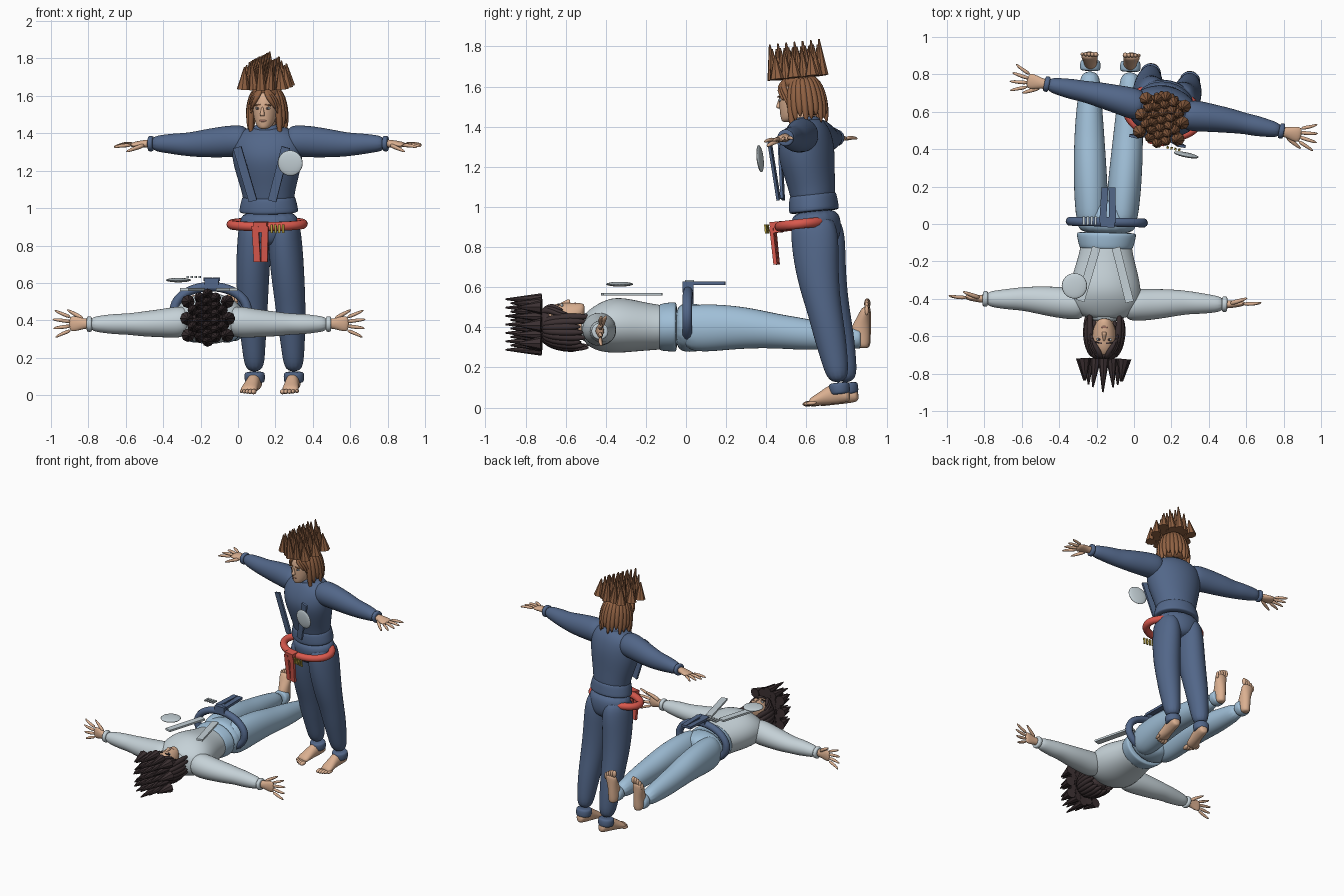
import bpy, bmesh, math
from mathutils import Matrix, Vector

cube = bpy.data.objects.get("Cube")
if cube:
    bpy.data.objects.remove(cube)


def material(name, *rgb):
    m = bpy.data.materials.new(name)
    m.use_nodes = True
    m.diffuse_color = (*rgb, 1)
    m.node_tree.nodes["Principled BSDF"].inputs["Base Color"].default_value = (*rgb, 1)
    return m


skin = material("skin", .70, .43, .28)
lip = material("lip", .50, .24, .18)
dark_hair = material("dark hair", .045, .03, .032)
ginger_hair = material("ginger hair", .28, .12, .055)
navy = material("navy cloth", .085, .135, .25)
pale = material("pale grey cloth", .56, .64, .68)
light_blue = material("light blue cloth", .35, .52, .68)
red = material("red cloth", .70, .10, .075)
gold = material("gold thread", .55, .42, .06)

AXES = {"X": (Vector((0, 1, 0)), Vector((0, 0, 1))),
        "Y": (Vector((1, 0, 0)), Vector((0, 0, 1))),
        "Z": (Vector((1, 0, 0)), Vector((0, 1, 0)))}
frame = Matrix()
prefix = ""


def finish(bm, name, mat, smooth=True, subdiv=0):
    """Turn a bmesh into an object standing in the current figure's frame."""
    bmesh.ops.recalc_face_normals(bm, faces=bm.faces)
    me = bpy.data.meshes.new(prefix + name)
    bm.to_mesh(me)
    bm.free()
    me.materials.append(mat)
    for p in me.polygons:
        p.use_smooth = smooth
    ob = bpy.data.objects.new(prefix + name, me)
    bpy.context.collection.objects.link(ob)
    ob.matrix_world = frame
    if subdiv:
        mod = ob.modifiers.new("smooth", "SUBSURF")
        mod.levels = mod.render_levels = subdiv
    return ob


def loft(name, mat, axis, stations, sides=12, subdiv=2):
    """Skin elliptical rings, each (x, y, z, radius_u, radius_v)."""
    bm = bmesh.new()
    u, v = AXES[axis]
    grow = 6 / (4 + 2 * math.cos(math.tau / sides))
    rings = []
    for x, y, z, ru, rv in stations:
        turn = [i * math.tau / sides for i in range(sides)]
        rings.append([bm.verts.new(Vector((x, y, z)) + grow * (u * ru * math.cos(t) + v * rv * math.sin(t)))
                      for t in turn])
    for a, b in zip(rings, rings[1:]):
        for i in range(sides):
            j = (i + 1) % sides
            bm.faces.new((a[i], a[j], b[j], b[i]))
    bm.faces.new(rings[0])
    bm.faces.new(rings[-1])
    return finish(bm, name, mat, True, subdiv)


def ball(name, mat, centre, size):
    bm = bmesh.new()
    bmesh.ops.create_uvsphere(bm, u_segments=20, v_segments=12, radius=1,
                              matrix=Matrix.Translation(centre) @ Matrix.Diagonal((*size, 1)))
    return finish(bm, name, mat)


def box(name, mat, centre, size, roll=0):
    bm = bmesh.new()
    bmesh.ops.create_cube(bm, size=1, matrix=Matrix.Translation(centre)
                          @ Matrix.Rotation(roll, 4, "Y") @ Matrix.Diagonal((*size, 1)))
    return finish(bm, name, mat, False)


def cone(name, mat, base, height, radius, tilt):
    bm = bmesh.new()
    bmesh.ops.create_cone(bm, cap_ends=True, segments=8, radius1=radius, radius2=.004, depth=height,
                          matrix=Matrix.Translation(base) @ Matrix.Rotation(tilt, 4, "Y")
                          @ Matrix.Translation((0, 0, height / 2)))
    return finish(bm, name, mat, False)


def belt_ring(mat):
    """Oval tube worn forward of the hips."""
    bm = bmesh.new()
    n, k = 40, 10
    grid = []
    for i in range(n):
        a = i * math.tau / n
        out = Vector((math.cos(a), math.sin(a), 0))
        c = Vector((.195 * out.x, -.055 + .125 * out.y, .91))
        grid.append([bm.verts.new(c + .025 * (out * math.cos(b) + Vector((0, 0, math.sin(b)))))
                     for b in (j * math.tau / k for j in range(k))])
    for i in range(n):
        for j in range(k):
            p, q, m = grid[i], grid[(i + 1) % n], (j + 1) % k
            bm.faces.new((p[j], q[j], q[m], p[m]))
    finish(bm, "belt", mat)


def head(hair):
    loft("neck", skin, "Z", [(0, .0, 1.36, .06, .06), (0, -.01, 1.42, .048, .052), (0, -.02, 1.5, .048, .055)])
    loft("head", skin, "Z", [(0, -.09, 1.425, .02, .022), (0, -.073, 1.44, .042, .048), (0, -.045, 1.48, .06, .077),
                             (0, -.027, 1.53, .068, .095), (0, -.02, 1.58, .068, .095),
                             (0, -.015, 1.62, .055, .08), (0, -.01, 1.645, .025, .04)])
    loft("nose", skin, "Z", [(0, -.122, 1.497, .012, .012), (0, -.126, 1.505, .014, .016),
                             (0, -.12, 1.525, .008, .012), (0, -.112, 1.55, .006, .008)], 8)
    ball("lips", lip, (0, -.116, 1.472), (.02, .008, .007))
    for s, side in ((1, "left"), (-1, "right")):
        ball(side + "_eye", pale, (s * .027, -.108, 1.538), (.014, .009, .007))
        ball(side + "_pupil", dark_hair, (s * .027, -.115, 1.538), (.006, .004, .006))
        box(side + "_brow", hair, (s * .028, -.114, 1.556), (.034, .009, .007), s * .15)
        ball(side + "_ear", skin, (s * .07, -.01, 1.525), (.01, .017, .028))
    # Hair cap and long locks round the sides and back
    loft("hair_cap", hair, "Z", [(0, .035, 1.44, .06, .045), (0, .025, 1.52, .076, .075), (0, .015, 1.58, .079, .085),
                                 (0, -.005, 1.62, .074, .095), (0, -.005, 1.65, .05, .07)])
    for i in range(17):
        a = math.radians(52 + i * 16)
        dx, dy = math.sin(a), -math.cos(a)
        drop = .02 * (i % 3) - (.05 if i in (0, 16) else 0)
        path = [(.055, 1.64, .014), (.083, 1.59, .018), (.094, 1.53, .019),
                (.1, 1.46 + drop / 2, .017), (.098, 1.40 + drop, .005)]
        loft("hair_lock", hair, "Z", [(dx * r, .008 + dy * r, h, w, w) for r, h, w in path], 6, 1)
    # Parted fringe sweeping to each temple
    for s in (1, -1):
        for k in range(3):
            loft("fringe_lock", hair, "Z", [(s * .012, -.075, 1.645, .012, .012),
                                            (s * (.026 + .012 * k), -.108 + .01 * k, 1.605, .016, .014),
                                            (s * (.05 + .01 * k), -.1 + .018 * k, 1.565, .014, .012),
                                            (s * (.066 + .008 * k), -.085 + .02 * k, 1.53 - .03 * k, .004, .004)], 6, 1)
    # Crown of spikes: tall middle rows and shorter outer ones
    for row in (-1, 0, 1):
        for k in range(7 if row == 0 else 6):
            y = -.14 + .042 * k + (.02 if row else 0)
            cone("spike", hair, (row * .042, y, 1.64), .18 - .025 * abs(row), .03, row * .08)
    for s in (1, -1):
        for k in range(3):
            cone("side_spike", hair, (s * (.105 if k != 1 else .112), -.1 + .09 * k, 1.64), .12, .036, -s * .08)
        cone("inner_spike", hair, (s * .078, -.055, 1.64), .14, .03, 0)
        cone("inner_spike", hair, (s * .078, .035, 1.64), .14, .03, 0)


def limbs(top, trousers):
    for s, side in ((1, "left"), (-1, "right")):
        # Arm, cuff, palm and spread fingers
        loft(side + "_arm", top, "X", [(s * x, y, z, a, b) for x, y, z, a, b in (
            (.1, .005, 1.35, .075, .08), (.17, .01, 1.35, .085, .085), (.25, .015, 1.345, .075, .083),
            (.36, .02, 1.335, .066, .073), (.44, .02, 1.33, .055, .062), (.5, .02, 1.333, .055, .057),
            (.57, .02, 1.335, .046, .048), (.64, .02, 1.335, .036, .037))])
        loft(side + "_sleeve_cuff", top, "X", [(s * x, .02, 1.335, r, r) for x, r in (
            (.625, .034), (.63, .042), (.65, .042), (.655, .034))])
        loft(side + "_palm", skin, "X", [(s * x, .018, z, a, b) for x, z, a, b in (
            (.63, 1.335, .026, .024), (.67, 1.335, .027, .02), (.71, 1.332, .04, .017), (.75, 1.328, .042, .012))])
        for k in range(4):
            y, spread, tip = -.016 + .023 * k, (k - 1.5) * .013, .845 - .012 * abs(k - 1.3)
            loft(side + "_finger", skin, "X", [(s * .735, y, 1.33, .011, .011),
                                               (s * .79, y + spread, 1.331, .010, .010),
                                               (s * tip, y + 2 * spread, 1.322, .006, .006)], 6, 1)
        loft(side + "_thumb", skin, "X", [(s * .665, 0, 1.33, .016, .014), (s * .71, -.03, 1.318, .013, .012),
                                          (s * .765, -.058, 1.298, .007, .007)], 6, 1)
        # Leg, hem and bare foot
        loft(side + "_leg", trousers, "Z", [(s * x, y, z, a, b) for x, y, z, a, b in (
            (.08, .0, .95, .075, .105), (.083, .005, .84, .088, .12), (.09, 0, .72, .09, .112),
            (.098, .005, .58, .086, .098), (.103, .02, .46, .08, .085), (.106, .032, .35, .073, .08),
            (.107, .045, .22, .06, .067), (.107, .054, .1, .05, .05))])
        loft(side + "_trouser_hem", trousers, "Z", [(s * .107, .055, z, r, r * .95) for z, r in (
            (.045, .042), (.05, .054), (.095, .056), (.105, .046))])
        loft(side + "_foot", skin, "Y", [(s * x, y, z, a, b) for x, y, z, a, b in (
            (.105, .105, .035, .022, .025), (.105, .085, .04, .034, .037), (.105, .04, .055, .037, .054),
            (.107, -.01, .045, .037, .044), (.112, -.06, .03, .043, .029), (.115, -.105, .02, .046, .019))])
        for k in range(5):
            ball(side + "_toe", skin, (s * (.079 + .018 * k), -.118 + .004 * k * k / 2, .016),
                 (.014 - .0012 * k, .026, .014 - .001 * k))


def figure(top, trousers, hair, belt, stripe):
    loft("torso", top, "Z", [(0, .0, 1.0, .135, .105), (0, 0, 1.06, .138, .112), (0, -.005, 1.14, .16, .122),
                             (0, -.01, 1.22, .182, .135), (0, -.01, 1.29, .192, .138), (0, 0, 1.36, .19, .118),
                             (0, .005, 1.405, .15, .09), (0, .005, 1.43, .08, .068)], 16)
    loft("collar", top, "Z", [(0, .005, 1.40, .085, .08), (0, 0, 1.425, .075, .072), (0, -.002, 1.445, .06, .06)])
    loft("waist", trousers, "Z", [(0, 0, .965, .145, .11), (0, -.002, .97, .16, .124), (0, -.002, 1.0, .155, .122),
                                  (0, 0, 1.05, .143, .117), (0, 0, 1.06, .13, .105)], 16)
    loft("hips", trousers, "Z", [(0, 0, .79, .06, .08), (0, .002, .83, .13, .112), (0, .002, .9, .162, .124),
                                 (0, 0, .98, .15, .114)], 16)
    limbs(top, trousers)
    head(hair)
    # Belt with knot, hanging ends and stripes
    belt_ring(belt)
    box("belt_knot", belt, (-.005, -.2, .91), (.075, .055, .055))
    for s in (1, -1):
        box("belt_end", belt, (-.005 + s * .023, -.22, .82), (.036, .018, .19), s * .04)
        box("lapel", top, (s * .092, -.165, 1.19), (.045, .014, .3), s * .27)
    for k in range(4):
        box("belt_stripe", stripe, (.06 + .021 * k, -.232, .905), (.012, .009, .045))
    ball("chest_disc", pale, (.165, -.215, 1.255), (.068, .012, .068))


# Standing figure, turned a little and leaning forward
prefix = "standing_"
frame = (Matrix.Translation((.185, .74, .015)) @ Matrix.Rotation(math.radians(-11.3), 4, "Z")
         @ Matrix.Rotation(math.radians(6), 4, "X"))
figure(navy, navy, ginger_hair, red, gold)

# Second figure lying on its back
prefix = "lying_"
frame = (Matrix.Translation((-.125, .92, .40)) @ Matrix.Rotation(math.radians(178.7), 4, "Z")
         @ Matrix.Rotation(math.radians(-90), 4, "X"))
figure(pale, light_blue, dark_hair, navy, pale)
